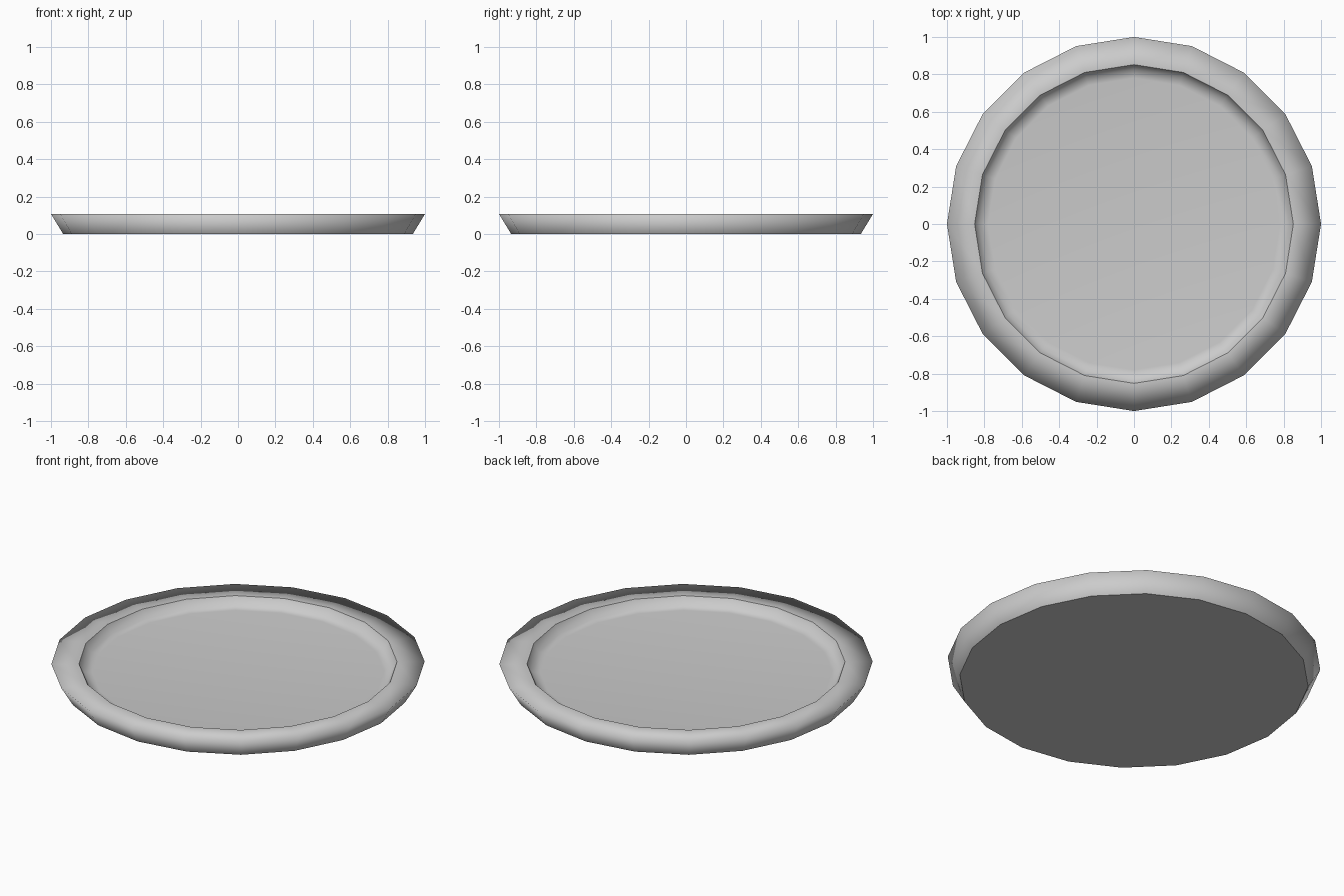
import bpy
import bmesh
from math import cos, sin, tau

if "Cube" in bpy.data.objects:
    bpy.data.objects.remove(bpy.data.objects["Cube"])

SIDES = 20

# Dish cross-section (radius, height): base, flared wall, flat rim, inner wall, floor edge
PROFILE = [(0.935, 0.0), (1.0, 0.108), (0.852, 0.108), (0.825, 0.06), (0.78, 0.055)]
SHARP_RINGS = (0, 2)

bm = bmesh.new()
rings = []
for r, z in PROFILE:
    rings.append([bm.verts.new((r * cos(tau * i / SIDES), r * sin(tau * i / SIDES), z))
                  for i in range(SIDES)])

# Side bands, all smooth
for a, b in zip(rings, rings[1:]):
    for i in range(SIDES):
        j = (i + 1) % SIDES
        bm.faces.new((a[i], a[j], b[j], b[i])).smooth = True

# Underside and floor
bm.faces.new(rings[0][::-1])
bm.faces.new(rings[-1]).smooth = True

# Crisp edges around the underside and the inside of the rim
for k in SHARP_RINGS:
    for i in range(SIDES):
        bm.edges.get((rings[k][i], rings[k][(i + 1) % SIDES])).smooth = False

mesh = bpy.data.meshes.new("round_dish")
bm.to_mesh(mesh)
bm.free()
dish = bpy.data.objects.new("round_dish", mesh)
bpy.context.collection.objects.link(dish)
